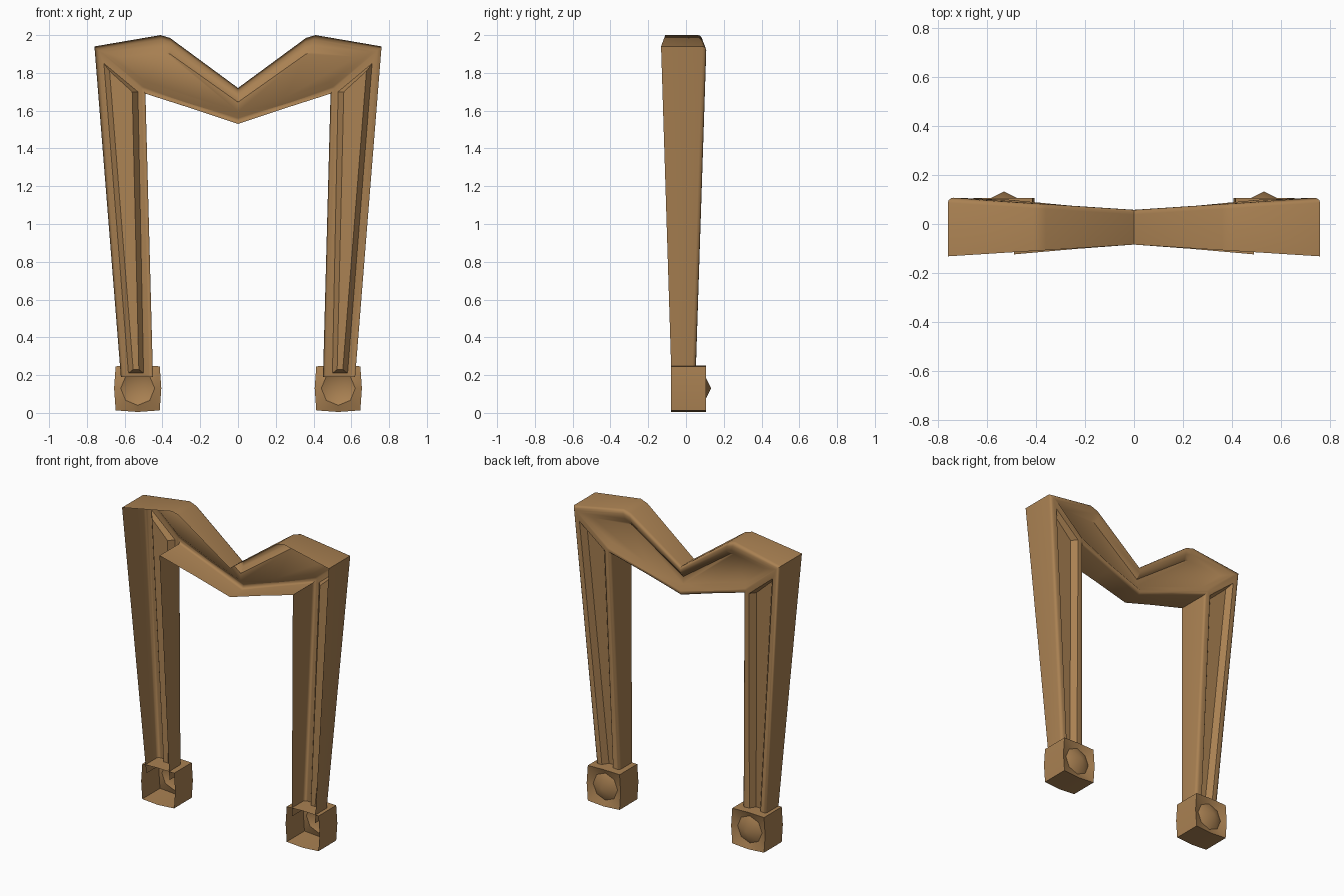
import bpy, bmesh, math

cube = bpy.data.objects.get("Cube")
if cube:
    bpy.data.objects.remove(cube, do_unlink=True)

wood = bpy.data.materials.new("warm_brown")
wood.use_nodes = True
brown = (0.40, 0.22, 0.085, 1)
wood.diffuse_color = brown
wood.node_tree.nodes["Principled BSDF"].inputs["Base Color"].default_value = brown

MID_Y = -0.012


def finish(bm, name, angle, bevel=0):
    """Mirror the half model, round the marked edges and smooth it."""
    bmesh.ops.remove_doubles(bm, verts=bm.verts, dist=0.0005)
    bmesh.ops.recalc_face_normals(bm, faces=bm.faces)
    # the panels must look towards the back
    if sum(f.normal.y * f.calc_area() for f in bm.faces) < 0:
        bmesh.ops.reverse_faces(bm, faces=bm.faces)
    mesh = bpy.data.meshes.new(name)
    bm.to_mesh(mesh)
    bm.free()
    mesh.materials.append(wood)
    obj = bpy.data.objects.new(name, mesh)
    bpy.context.collection.objects.link(obj)
    mirror = obj.modifiers.new("mirror", 'MIRROR')
    mirror.use_clip = True
    if bevel:
        mod = obj.modifiers.new("round", 'BEVEL')
        mod.limit_method = 'WEIGHT'
        mod.width = bevel
        mod.segments = 3
    bpy.ops.object.select_all(action='DESELECT')
    obj.select_set(True)
    bpy.context.view_layer.objects.active = obj
    bpy.ops.object.convert(target='MESH')
    bpy.ops.object.shade_smooth_by_angle(angle=math.radians(angle))
    return obj


def bridge(bm, a, b, closed):
    n = len(a)
    return [bm.faces.new((a[i], a[(i + 1) % n], b[(i + 1) % n], b[i]))
            for i in range(n if closed else n - 1)]


# Frame shell: outline points are x, z, half depth
beam = [(0, 1.72, .072), (.36, 1.985, .095), (.41, 2.0, .098), (.76, 1.94, .12),
        (.49, 1.69, .112), (.24, 1.61, .09), (0, 1.53, .072)]
beam_rim = [(0, 1.68), (.35, 1.93), (.39, 1.945), (.71, 1.91),
            (.50, 1.725), (.25, 1.635), (0, 1.56)]
beam_floor = [(0, 1.645), (.36, 1.90), (.39, 1.91), (.63, 1.885),
              (.49, 1.755), (.25, 1.67), (0, 1.595)]
leg = [beam[3], (.62, .19, .065), (.45, .19, .065), beam[4]]
leg_rim = [(.71, 1.85), (.58, .21), (.50, .21), (.53, 1.70)]
leg_floor = [(.68, 1.81), (.555, .23), (.525, .23), (.56, 1.70)]

bm = bmesh.new()
weight = bm.edges.layers.float.new("bevel_weight_edge")
shared = {}


def point(x, z, y):
    key = (x, z, y)
    if key not in shared:
        shared[key] = bm.verts.new((x, y, z))
    return shared[key]


def panel(outline, rim, floor, depth, closed):
    rings = [[point(x, z, MID_Y + d) for x, z, d in outline]]
    for pts, drop in ((rim, .004), (floor, depth)):
        rings.append([point(x, z, MID_Y + o[2] - drop) for (x, z), o in zip(pts, outline)])
    bridge(bm, rings[0], rings[1], closed)
    bridge(bm, rings[1], rings[2], closed)
    bm.faces.new(rings[2])


panel(beam, beam_rim, beam_floor, .032, False)
panel(leg, leg_rim, leg_floor, .04, True)

# Side walls, open at the front and at the foot
for path in (beam[:4] + [leg[1]], [leg[2]] + beam[4:]):
    back = [point(x, z, MID_Y + d) for x, z, d in path]
    front = [point(x, z, MID_Y - d) for x, z, d in path]
    bridge(bm, back, front, False)
    for a, b in zip(back, back[1:]):
        bm.edges.get((a, b))[weight] = 1
finish(bm, "arched_frame", 42, .025)

# Foot blocks: open-fronted box with a pointed stud on the back
bm = bmesh.new()
cx, cz = .531, .13


def ring(y, radii):
    return [bm.verts.new((cx + r * math.cos(i * math.pi / 4), y,
                          cz + r * math.sin(i * math.pi / 4)))
            for i, r in enumerate(radii)]


box = [.125, .165, .12, .165, .125, .165, .125, .165]
front = ring(-.08, box)
back = ring(.106, box)
stud = ring(.088, [.09] * 8)
tip = bm.verts.new((cx, .133, cz))
bridge(bm, front, back, True)
bridge(bm, back, stud, True)
for i in range(8):
    bm.faces.new((stud[i], stud[(i + 1) % 8], tip))
finish(bm, "foot_blocks", 35)
